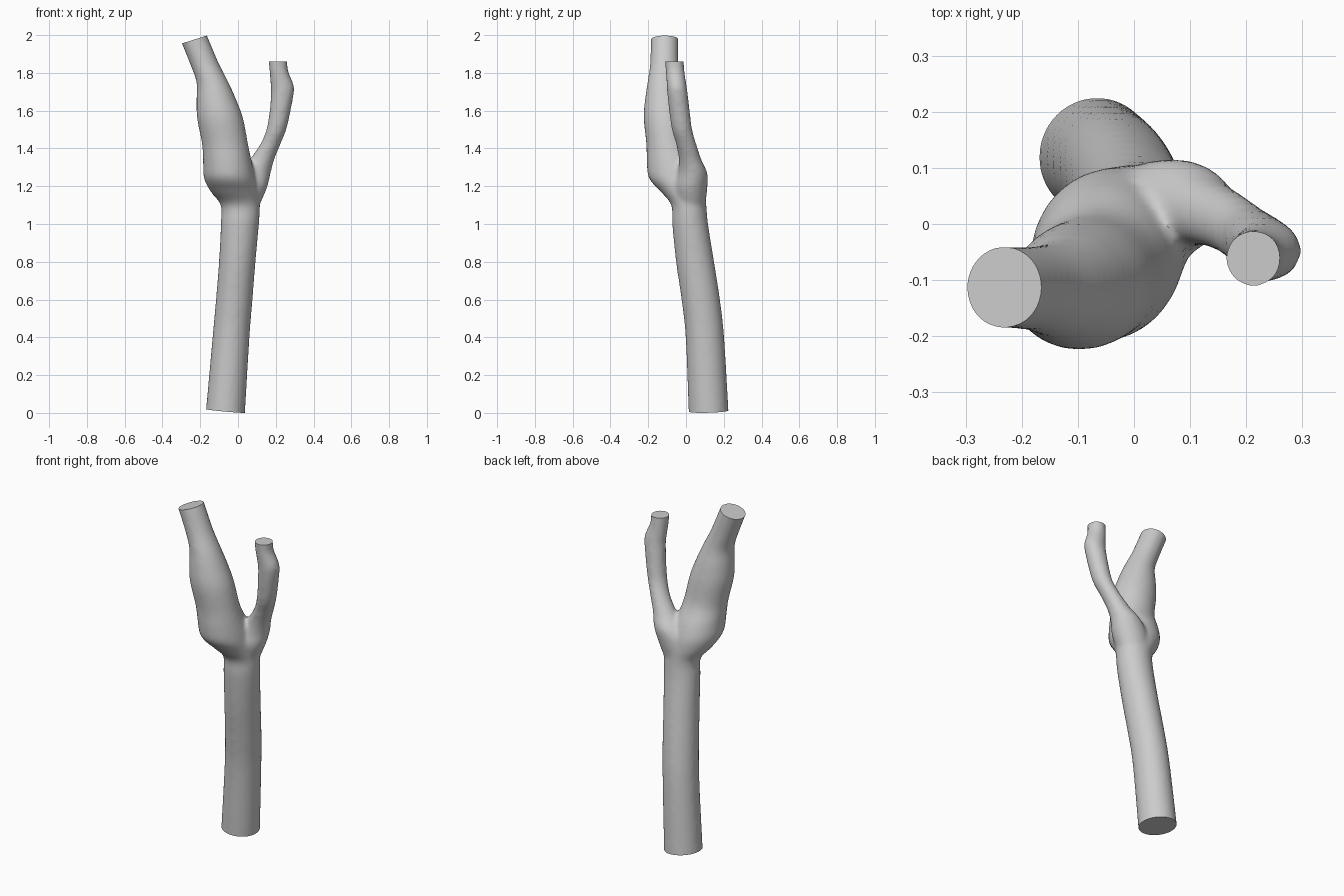
import bpy, bmesh, math
from mathutils import Vector

cube = bpy.data.objects.get("Cube")
if cube:
    bpy.data.objects.remove(cube)

SIDES, STEPS = 32, 5

grey = bpy.data.materials.new("plain_grey")
grey.use_nodes = True
colour = (0.6, 0.6, 0.6, 1)
grey.diffuse_color = colour
grey.node_tree.nodes["Principled BSDF"].inputs["Base Color"].default_value = colour


def spline(a, b, c, d, t):
    """Smooth interpolation between sections b and c."""
    return [0.5 * (2*q + (r-p)*t + (2*p - 5*q + 4*r - s)*t*t + (3*q - p - 3*r + s)*t**3)
            for p, q, r, s in zip(a, b, c, d)]


def tube(name, sections):
    """Closed tube through sections of (x, y, z, x radius, y radius)."""
    pts = [sections[0]] + sections + [sections[-1]]
    path = [spline(*pts[i:i + 4], k / STEPS)
            for i in range(len(pts) - 3) for k in range(STEPS)] + [sections[-1]]
    bm = bmesh.new()
    rings = []
    for x, y, z, rx, ry in path:
        angles = [2 * math.pi * k / SIDES for k in range(SIDES)]
        rings.append([bm.verts.new((x + rx * math.cos(a), y + ry * math.sin(a), z))
                      for a in angles])
    for low, high in zip(rings, rings[1:]):
        for k in range(SIDES):
            n = (k + 1) % SIDES
            bm.faces.new((low[k], low[n], high[n], high[k]))
    bm.faces.new(rings[0][::-1])
    bm.faces.new(rings[-1])
    mesh = bpy.data.meshes.new(name)
    bm.to_mesh(mesh)
    bm.free()
    obj = bpy.data.objects.new(name, mesh)
    bpy.context.collection.objects.link(obj)
    return obj


# Trunk running on into the swollen large branch
vessel = tube("forked_tube", [
    (-.075, .125, -.1, .104, .106), (-.067, .12, 0, .104, .106),
    (-.037, .1, .4, .098, .102), (-.02, .078, .6, .097, .102),
    (-.004, .048, .8, .097, .101), (.01, .022, 1, .101, .095),
    (.012, .015, 1.1, .104, .093), (-.02, -.015, 1.17, .124, .118),
    (-.045, -.05, 1.24, .135, .145), (-.055, -.07, 1.32, .13, .138),
    (-.068, -.094, 1.42, .122, .116), (-.095, -.11, 1.56, .122, .114),
    (-.115, -.115, 1.66, .105, .102), (-.135, -.118, 1.75, .085, .086),
    (-.178, -.115, 1.85, .077, .075), (-.23, -.113, 1.975, .076, .073),
    (-.275, -.111, 2.08, .076, .073)])

# Slim side branch
side = tube("side_branch", [
    (.02, .025, 1.08, .085, .075), (.048, .025, 1.19, .105, .088),
    (.085, .035, 1.27, .088, .078), (.126, .022, 1.34, .066, .06),
    (.17, .002, 1.42, .054, .054), (.203, -.021, 1.5, .053, .054),
    (.223, -.035, 1.6, .056, .055), (.236, -.046, 1.7, .061, .054),
    (.233, -.05, 1.74, .061, .052), (.216, -.058, 1.81, .05, .05),
    (.213, -.061, 1.86, .049, .05), (.213, -.063, 1.95, .049, .05)])

# Merge the tubes and soften the fork
union = vessel.modifiers.new("union", 'BOOLEAN')
union.operation, union.solver, union.object = 'UNION', 'EXACT', side
remesh = vessel.modifiers.new("remesh", 'REMESH')
remesh.mode, remesh.voxel_size = 'VOXEL', 0.011
soft = vessel.modifiers.new("soften", 'SMOOTH')
soft.factor, soft.iterations = 0.5, 10
graph = bpy.context.evaluated_depsgraph_get()
mesh = bpy.data.meshes.new_from_object(vessel.evaluated_get(graph))
vessel.modifiers.clear()
bpy.data.objects.remove(side)

# Trim the three ends to flat caps
bm = bmesh.new()
bm.from_mesh(mesh)
for point, normal, only in [((-.067, .12, .01), (-.09, .03, -1), None),
                            ((-.23, -.113, 1.977), (-.3, 0, .95), "large"),
                            ((.213, -.06, 1.86), (0, 0, 1), "slim")]:
    def chosen(f):
        x = f.calc_center_median().x
        return only is None or (x > .1) == (only == "slim")
    faces = [f for f in bm.faces if chosen(f)]
    if only:
        faces = [f for f in faces if f.calc_center_median().z > 1.6]
    geom = set(faces)
    for f in faces:
        geom.update(f.verts, f.edges)
    cut = bmesh.ops.bisect_plane(bm, geom=list(geom), plane_co=point,
                                 plane_no=Vector(normal).normalized(), clear_outer=True)
    rim = [e for e in cut["geom_cut"] if isinstance(e, bmesh.types.BMEdge)]
    bmesh.ops.holes_fill(bm, edges=rim, sides=0)
bmesh.ops.recalc_face_normals(bm, faces=bm.faces)
bm.to_mesh(mesh)
bm.free()

vessel.data = mesh
mesh.materials.clear()
mesh.materials.append(grey)
bpy.ops.object.select_all(action='DESELECT')
vessel.select_set(True)
bpy.context.view_layer.objects.active = vessel
bpy.ops.object.shade_smooth_by_angle(angle=math.radians(40))
